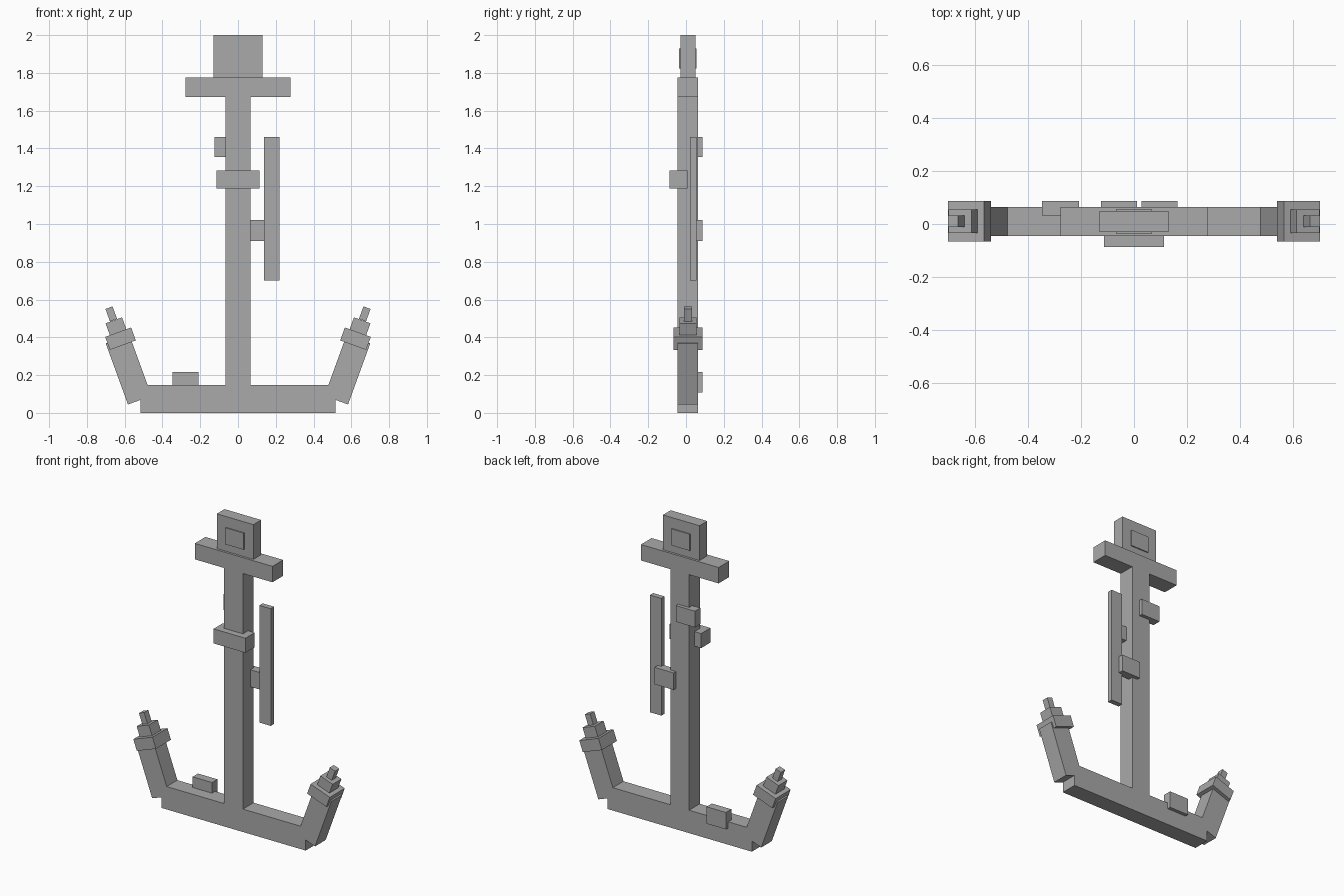
import bpy
from math import radians

cube = bpy.data.objects.get("Cube")
if cube:
    bpy.data.objects.remove(cube, do_unlink=True)

# Single plain grey for the whole anchor
GREY = (0.4, 0.4, 0.4, 1)
grey = bpy.data.materials.new("plain_grey")
grey.use_nodes = True
grey.diffuse_color = GREY
for node in grey.node_tree.nodes:
    if node.type == 'BSDF_PRINCIPLED':
        node.inputs["Base Color"].default_value = GREY


def block(name, center, size, tilt=0):
    """Flat-shaded box, tilted about the y axis by degrees."""
    bpy.ops.mesh.primitive_cube_add(size=1, location=center)
    ob = bpy.context.object
    ob.name = name
    ob.scale = size
    ob.rotation_euler = (0, radians(tilt), 0)
    ob.data.materials.append(grey)
    return ob


def span(name, x, y, z):
    """Box given by its extents on each axis."""
    ext = (x, y, z)
    return block(name, [(a + b) / 2 for a, b in ext], [b - a for a, b in ext])


BODY = (-0.045, 0.064)   # depth of the main beams
BACK = (0.032, 0.087)    # depth of the blocks on the back

# Main beams
span("shank", (-0.067, 0.067), BODY, (0.14, 1.68))
span("base_beam", (-0.516, 0.516), BODY, (0, 0.148))
span("stock", (-0.278, 0.278), BODY, (1.672, 1.775))

# Head with a raised panel front and back
span("head", (-0.131, 0.131), (-0.03, 0.049), (1.775, 2))
span("head_panel", (-0.066, 0.066), (-0.037, 0.056), (1.823, 1.93))

# Front collar, side bar and small blocks on the back
span("collar", (-0.114, 0.114), (-0.087, 0.008), (1.188, 1.282))
span("side_bar", (0.138, 0.22), (0.021, 0.055), (0.702, 1.46))
span("upper_back_block", (-0.125, 0.012), BACK, (1.355, 1.46))
span("middle_back_block", (0.028, 0.164), BACK, (0.91, 1.02))
span("base_back_block", (-0.347, -0.208), BACK, (0.108, 0.217))

# Leaning arms with stepped tips, on both sides
for side, s in (("left", 1), ("right", -1)):
    lean = 20 * s
    block(side + "_arm", (s * 0.579, 0.0095, 0.229), (0.133, 0.109, 0.344), lean)
    block(side + "_arm_cap", (s * 0.622, 0.0105, 0.393), (0.146, 0.153, 0.073), lean)
    block(side + "_arm_step", (s * 0.646, 0.0105, 0.458), (0.093, 0.09, 0.068), lean)
    block(side + "_arm_tip", (s * 0.671, 0.0105, 0.524), (0.04, 0.042, 0.07), lean)
